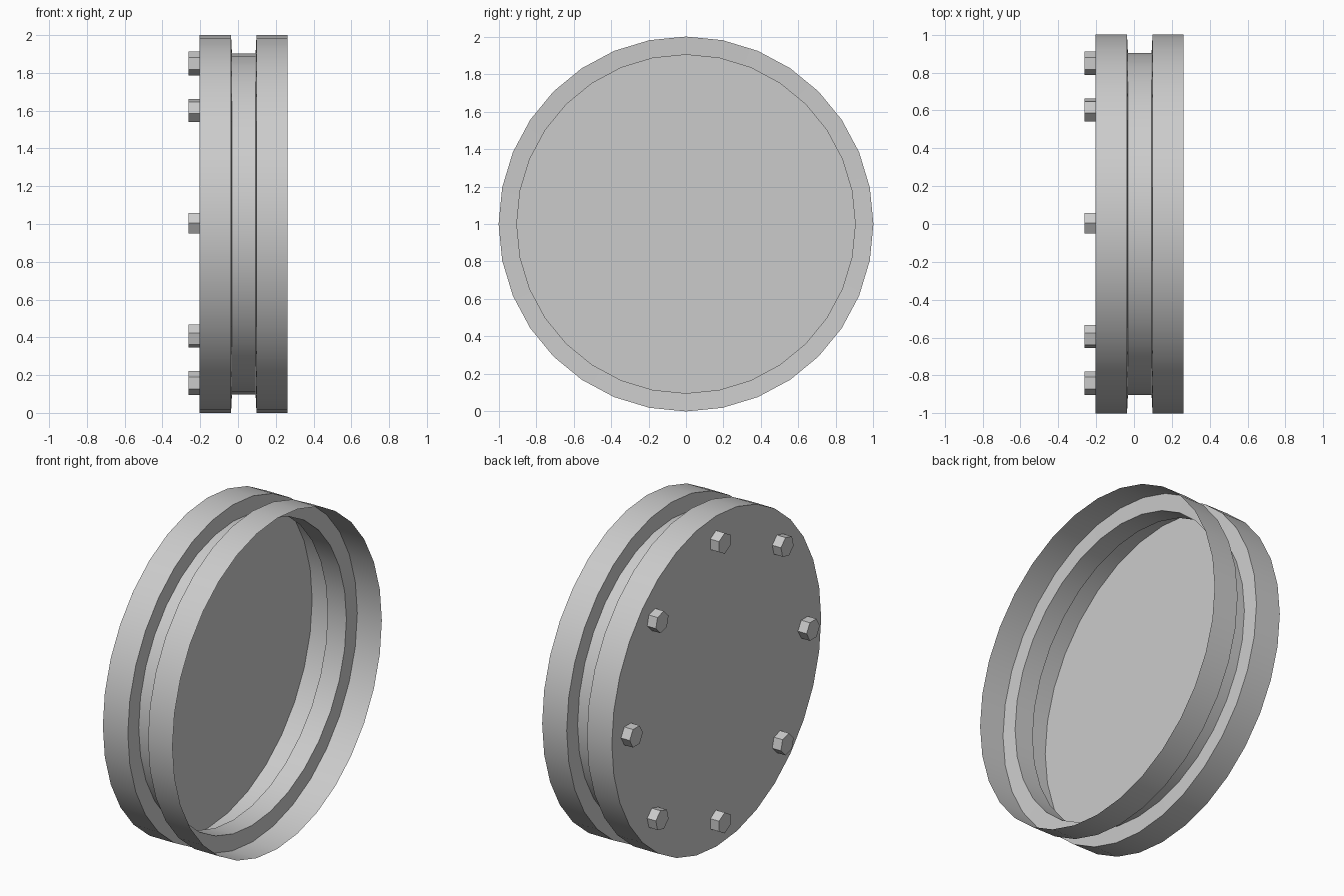
import bpy, bmesh, math
from mathutils import Vector

if "Cube" in bpy.data.objects:
    bpy.data.objects.remove(bpy.data.objects["Cube"])

SEGS = 32


def finish(name, bm, smooth=True):
    me = bpy.data.meshes.new(name)
    bm.to_mesh(me)
    bm.free()
    ob = bpy.data.objects.new(name, me)
    bpy.context.collection.objects.link(ob)
    if smooth:
        bpy.ops.object.select_all(action='DESELECT')
        ob.select_set(True)
        bpy.context.view_layer.objects.active = ob
        bpy.ops.object.shade_smooth_by_angle(angle=math.radians(30))
    return ob


def ring(bm, x, r, n, cy=0.0, cz=1.0, phase=0.0):
    """Circle of n vertices around the x axis."""
    return [bm.verts.new((x, cy + r * math.cos(phase + 2 * math.pi * i / n),
                          cz + r * math.sin(phase + 2 * math.pi * i / n)))
            for i in range(n)]


def bridge(bm, a, b):
    n = len(a)
    for i in range(n):
        j = (i + 1) % n
        bm.faces.new((a[i], a[j], b[j], b[i]))


# Wheel shell: thin wall, closed at the bolted end, open at the other,
# with a groove between the two flanges
profile = [(-0.204, 1.0), (-0.037, 1.0), (-0.032, 0.903),
           (0.093, 0.903), (0.098, 1.0), (0.262, 1.0)]
bm = bmesh.new()
rings = [ring(bm, x, r, SEGS) for x, r in profile]
bm.faces.new(rings[0][::-1])
for a, b in zip(rings, rings[1:]):
    bridge(bm, b, a)
bm.normal_update()
# closed face must look towards -x, walls outwards
cap = min(bm.faces, key=lambda f: f.calc_center_median().x)
if cap.normal.x > 0:
    cap.normal_flip()
wall = max(bm.faces, key=lambda f: f.calc_center_median().x)
c = wall.calc_center_median() - Vector((0, 0, 1))
c.x = 0
if wall.normal.dot(c) < 0:
    for f in bm.faces:
        if f is not cap:
            f.normal_flip()
finish("wheel_shell", bm)

# Hexagonal bolt heads, one corner pointing outwards from the hub
for k in range(8):
    a = k * math.pi / 4
    cy = 0.004 + 0.845 * math.cos(a)
    cz = 1.004 + 0.845 * math.sin(a)
    bm = bmesh.new()
    outer = ring(bm, -0.262, 0.063, 6, cy, cz, a)
    inner = ring(bm, -0.204, 0.063, 6, cy, cz, a)
    bridge(bm, outer, inner)
    bm.faces.new(outer)
    bmesh.ops.recalc_face_normals(bm, faces=bm.faces[:])
    finish(f"bolt_{k + 1}", bm, smooth=False)
